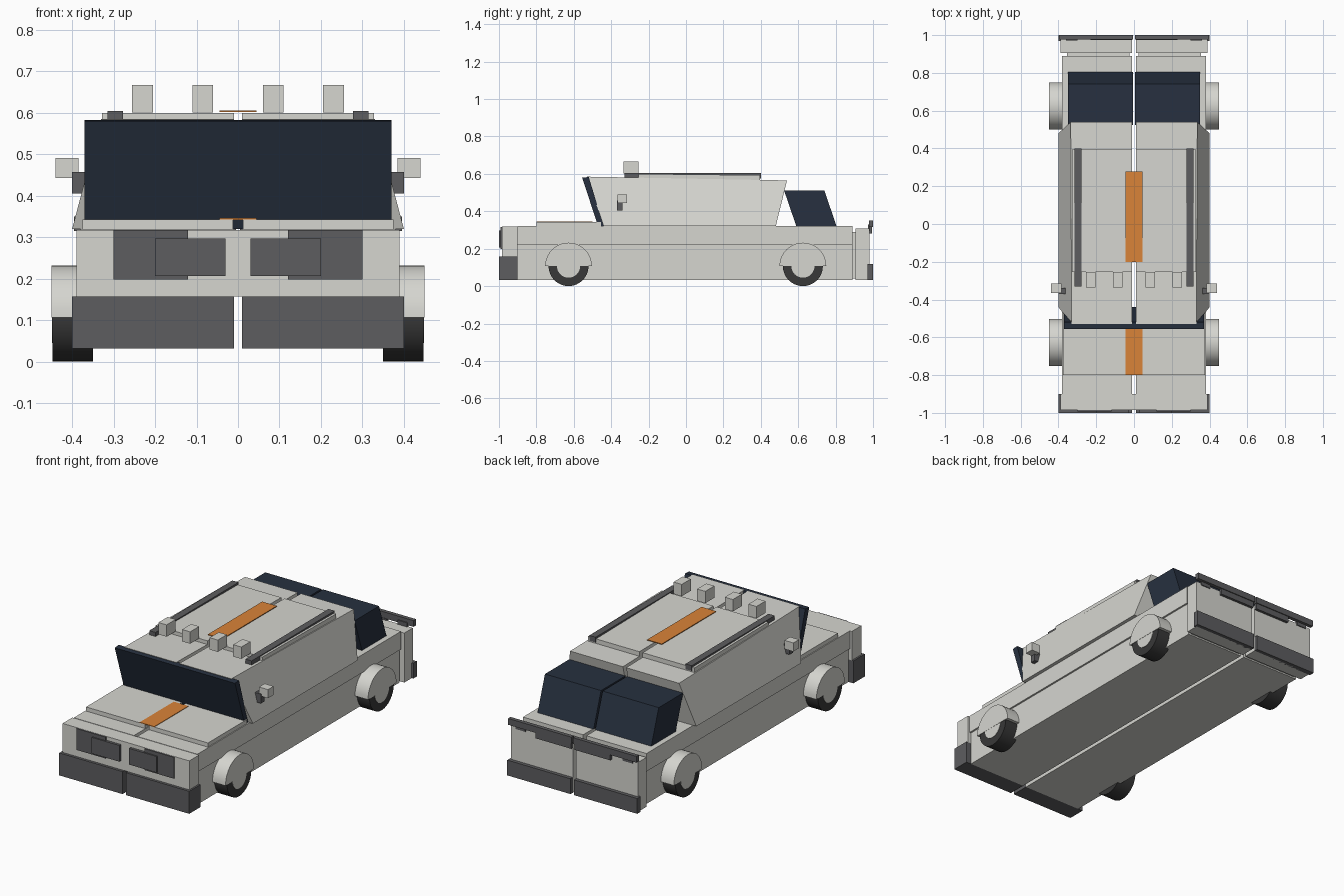
import bpy, bmesh
from math import pi, sin, cos

if "Cube" in bpy.data.objects:
    bpy.data.objects.remove(bpy.data.objects["Cube"])


def material(name, rgb):
    m = bpy.data.materials.new(name)
    m.diffuse_color = (*rgb, 1)
    m.use_nodes = True
    m.node_tree.nodes["Principled BSDF"].inputs["Base Color"].default_value = m.diffuse_color
    return m


LIGHT = material("light_paint", (0.67, 0.67, 0.63))
DARK = material("dark_trim", (0.11, 0.11, 0.115))
TYRE = material("tyre_black", (0.04, 0.04, 0.04))
GLASS = material("dark_glass", (0.02, 0.03, 0.05))
ORANGE = material("orange_stripe", (0.70, 0.23, 0.04))


def prism(name, profile, x0, x1, mat, mirror=True, x1_top=None, smooth=False):
    """Extrude a (y, z) profile from x0 to x1; x1_top tapers the outer side with height."""
    bm = bmesh.new()
    zs = [z for _, z in profile]
    lo, hi = min(zs), max(zs)

    def outer(z):
        return x1 if x1_top is None else x1 + (x1_top - x1) * (z - lo) / (hi - lo)

    for s in ((1, -1) if mirror else (1,)):
        a = [bm.verts.new((s * x0, y, z)) for y, z in profile]
        b = [bm.verts.new((s * outer(z), y, z)) for y, z in profile]
        n = len(a)
        bm.faces.new(a)
        bm.faces.new(b)
        for i in range(n):
            j = (i + 1) % n
            bm.faces.new((a[i], a[j], b[j], b[i]))
    bmesh.ops.recalc_face_normals(bm, faces=bm.faces)
    me = bpy.data.meshes.new(name)
    bm.to_mesh(me)
    bm.free()
    ob = bpy.data.objects.new(name, me)
    bpy.context.collection.objects.link(ob)
    me.materials.append(mat)
    if smooth:
        bpy.ops.object.select_all(action='DESELECT')
        ob.select_set(True)
        bpy.context.view_layer.objects.active = ob
        bpy.ops.object.shade_smooth_by_angle(angle=pi / 6)
    return ob


def box(name, x, y, z, mat, mirror=True):
    prof = [(y[0], z[0]), (y[1], z[0]), (y[1], z[1]), (y[0], z[1])]
    return prism(name, prof, x[0], x[1], mat, mirror)


def arc(cy, cz, r, a0, a1, n):
    return [(cy + r * cos(a0 + (a1 - a0) * i / n), cz + r * sin(a0 + (a1 - a0) * i / n))
            for i in range(n + 1)]


# Lower body, split along the centre line
box("lower_body", (0.01, 0.37), (-0.90, 0.89), (0.032, 0.22), LIGHT)
box("upper_body", (0.01, 0.38), (-0.90, 0.89), (0.22, 0.32), LIGHT)
box("hood", (0.012, 0.375), (-0.80, -0.455), (0.32, 0.343), LIGHT)

# Front end
box("front_fascia", (-0.39, 0.39), (-0.985, -0.90), (0.157, 0.318), LIGHT, mirror=False)
box("front_bumper", (0.01, 0.40), (-1.0, -0.90), (0.032, 0.157), DARK)
box("headlight", (0.12, 0.30), (-0.993, -0.97), (0.198, 0.317), DARK)
box("grille", (0.03, 0.20), (-1.0, -0.97), (0.207, 0.297), DARK)

# Cabin with inward-leaning sides, and roof panel
prism("cabin", [(-0.44, 0.32), (0.48, 0.32), (0.54, 0.565), (-0.53, 0.585)],
      0.01, 0.40, LIGHT, x1_top=0.33)
prism("roof_panel", [(-0.255, 0.57), (0.395, 0.56), (0.395, 0.593), (-0.255, 0.6)],
      0.01, 0.328, LIGHT)
prism("windshield", [(-0.47, 0.32), (-0.44, 0.32), (-0.52, 0.583), (-0.555, 0.58)],
      -0.37, 0.37, GLASS, mirror=False)
prism("rear_window", [(0.59, 0.32), (0.805, 0.32), (0.74, 0.51), (0.525, 0.51)],
      0.005, 0.35, GLASS)
box("roof_rail", (0.277, 0.315), (-0.33, 0.40), (0.575, 0.604), DARK)

# Stripes
box("roof_stripe", (-0.045, 0.045), (-0.20, 0.277), (0.602, 0.606), ORANGE, mirror=False)
box("hood_stripe", (-0.045, 0.045), (-0.80, -0.50), (0.342, 0.346), ORANGE, mirror=False)

# Roof lamps
for i, x in enumerate((0.085, 0.23)):
    box(f"roof_lamp_{i}", (x - 0.025, x + 0.025), (-0.335, -0.255), (0.601, 0.667), LIGHT)

# Side mirrors
box("mirror_arm", (0.355, 0.40), (-0.37, -0.34), (0.405, 0.457), DARK)
box("mirror", (0.385, 0.44), (-0.365, -0.315), (0.443, 0.491), LIGHT)

# Rear end
box("tail_filler", (0.025, 0.355), (0.88, 0.91), (0.04, 0.29), LIGHT)
box("tailgate", (0.01, 0.39), (0.905, 0.98), (0.032, 0.307), LIGHT)
box("rear_spoiler", (0.005, 0.395), (0.978, 1.0), (0.315, 0.35), DARK)
box("tail_light", (0.01, 0.23), (0.975, 0.995), (0.282, 0.316), DARK)
box("spoiler_mount", (0.30, 0.36), (0.972, 0.985), (0.295, 0.33), DARK)
box("rear_bumper", (0.01, 0.40), (0.97, 1.0), (0.032, 0.117), DARK)

# Wheels and fenders
for tag, y in (("front", -0.628), ("rear", 0.625)):
    prism(f"{tag}_tyre", arc(y, 0.107, 0.107, 0, 2 * pi, 32)[:-1],
          0.35, 0.447, TYRE, smooth=True)
    prism(f"{tag}_hub", arc(y, 0.107, 0.062, 0, 2 * pi, 32)[:-1],
          0.36, 0.449, LIGHT, smooth=True)
    prism(f"{tag}_fender", arc(y, 0.107, 0.125, 0, pi, 20), 0.36, 0.45, LIGHT, smooth=True)
